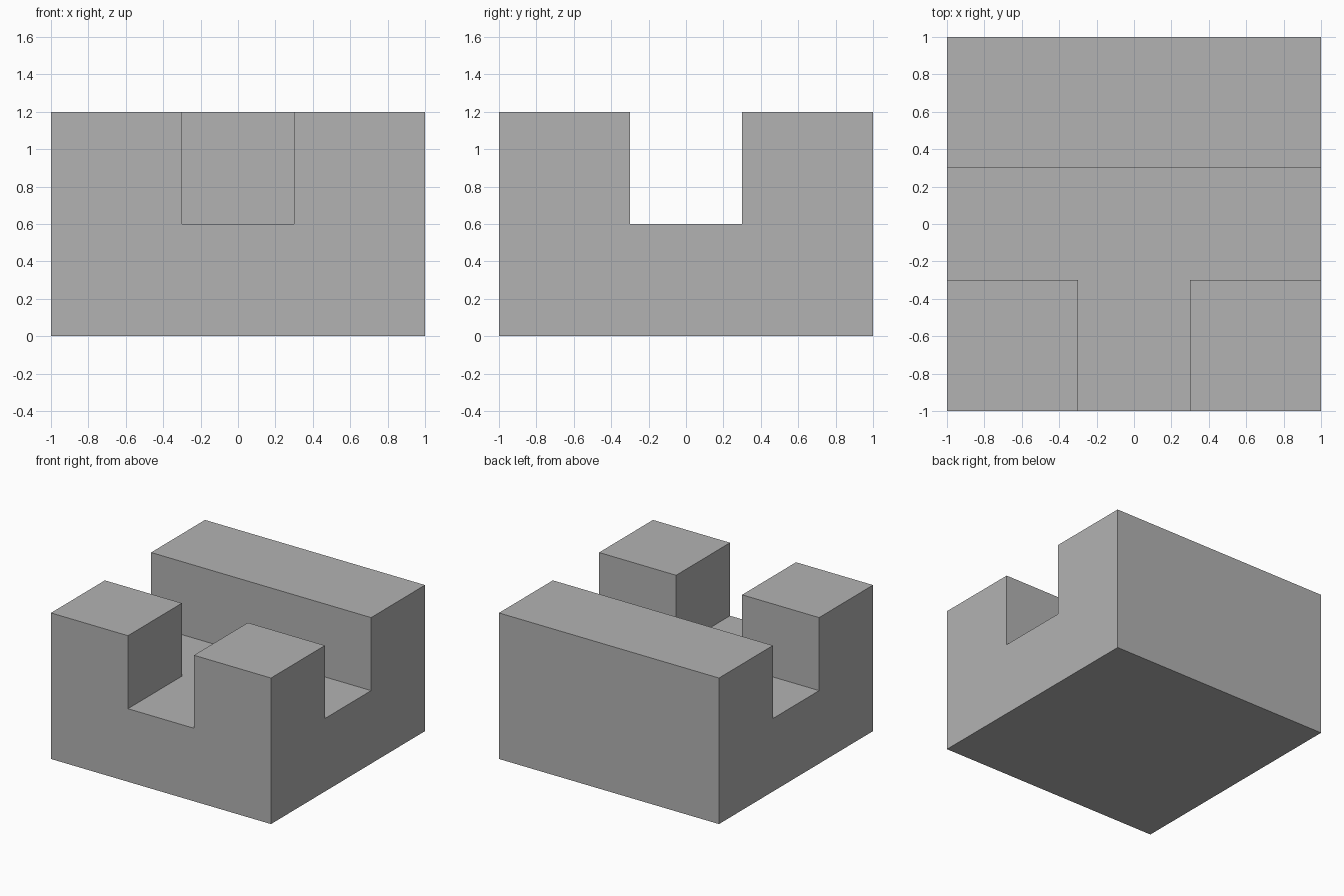
import bpy
import bmesh

if "Cube" in bpy.data.objects:
    bpy.data.objects.remove(bpy.data.objects["Cube"], do_unlink=True)

HALF, HEIGHT = 1.0, 1.2          # block half width and height
GROOVE, FLOOR = 0.3, 0.6         # channel half width and floor height
OVER = 0.2                       # how far the cutter passes the block

grey = bpy.data.materials.new("plain grey")
grey.use_nodes = True
colour = (0.45, 0.45, 0.45, 1)
grey.diffuse_color = colour
grey.node_tree.nodes["Principled BSDF"].inputs["Base Color"].default_value = colour


def prism(name, outline, bottom, top):
    """Extrude a flat xy outline between two heights."""
    bm = bmesh.new()
    low = [bm.verts.new((x, y, bottom)) for x, y in outline]
    high = [bm.verts.new((x, y, top)) for x, y in outline]
    bm.faces.new(low)
    bm.faces.new(high)
    for i in range(len(outline)):
        j = (i + 1) % len(outline)
        bm.faces.new((low[i], low[j], high[j], high[i]))
    bmesh.ops.recalc_face_normals(bm, faces=bm.faces[:])
    mesh = bpy.data.meshes.new(name)
    bm.to_mesh(mesh)
    bm.free()
    mesh.materials.append(grey)
    obj = bpy.data.objects.new(name, mesh)
    bpy.context.collection.objects.link(obj)
    return obj


# Solid block
block = prism("channel_block",
              [(-HALF, -HALF), (HALF, -HALF), (HALF, HALF), (-HALF, HALF)],
              0, HEIGHT)

# T-shaped channel: side to side, with a branch to the front
far = HALF + OVER
half_tee = [(GROOVE, -far), (GROOVE, -GROOVE), (far, -GROOVE), (far, GROOVE)]
tee = half_tee + [(-x, y) for x, y in reversed(half_tee)]
cutter = prism("channel_cutter", tee, FLOOR, HEIGHT + OVER)

cut = block.modifiers.new("channel", "BOOLEAN")
cut.operation = "DIFFERENCE"
cut.solver = "EXACT"
cut.object = cutter

# Apply the cut and discard the cutter
bpy.context.view_layer.objects.active = block
block.select_set(True)
bpy.ops.object.modifier_apply(modifier=cut.name)
bpy.data.objects.remove(cutter, do_unlink=True)
